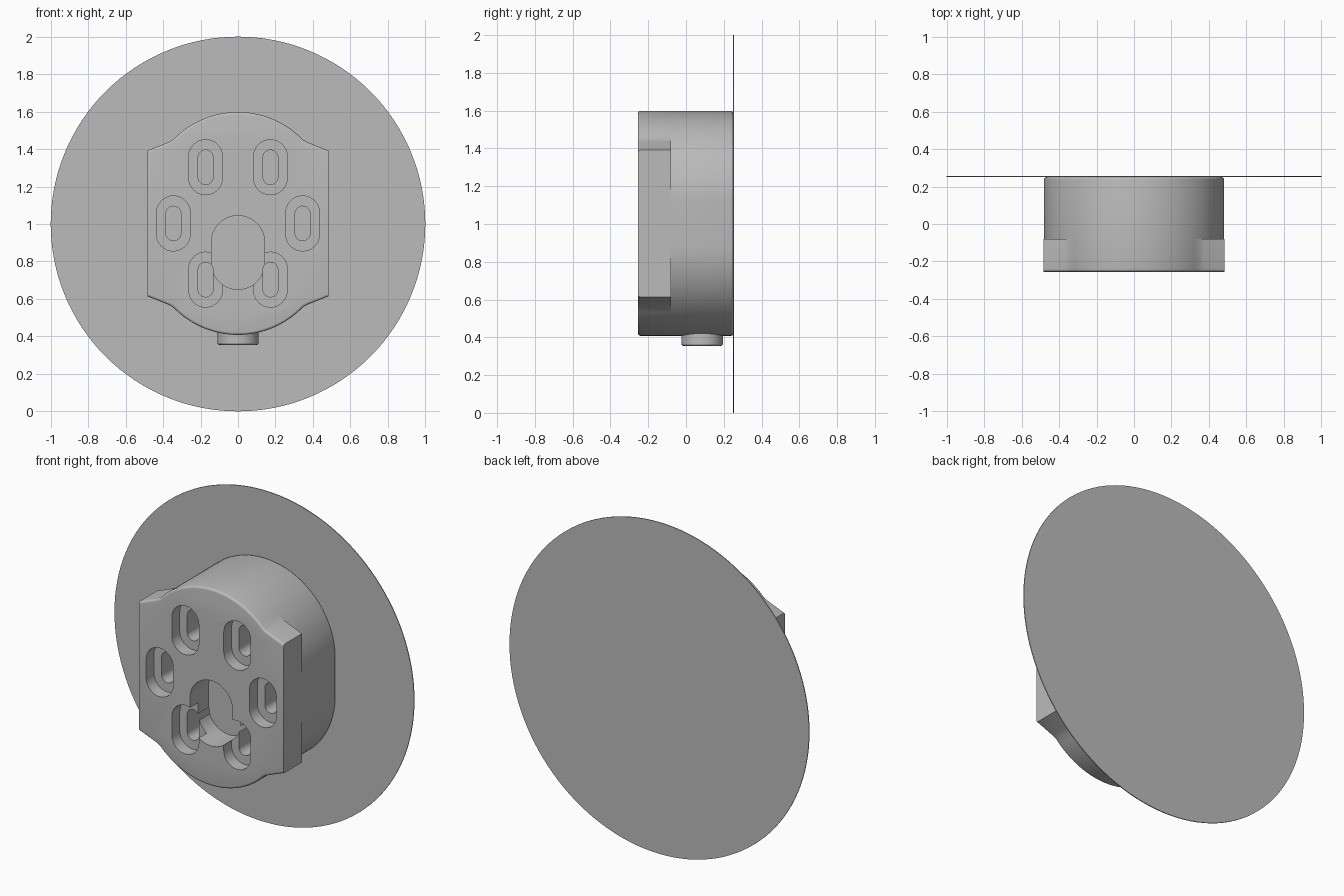
import bpy, bmesh, math
from math import sin, cos, pi

if "Cube" in bpy.data.objects:
    bpy.data.objects.remove(bpy.data.objects["Cube"])

grey = bpy.data.materials.new("mid grey")
grey.use_nodes = True
COLOUR = (0.5, 0.5, 0.5, 1)
grey.diffuse_color = COLOUR
grey.node_tree.nodes["Principled BSDF"].inputs["Base Color"].default_value = COLOUR

ZC = 1.003            # centre height of the housing
FRONT, STEP, BACK = -0.255, -0.08, 0.25


def stadium(cx, cz, r, half, n=16):
    """Upright rounded slot outline; half is the total half height."""
    s = half - r
    top = [(cx + r * cos(pi * i / n), cz + s + r * sin(pi * i / n)) for i in range(n + 1)]
    return top + [(2 * cx - x, 2 * cz - z) for x, z in top]


def prism(name, outlines, y0, y1, bevel=0, rule=None):
    """Extrude x-z outlines along y, rounding the rim edges picked by rule."""
    bm = bmesh.new()
    for pts in outlines:
        a = [bm.verts.new((x, y0, z)) for x, z in pts]
        b = [bm.verts.new((x, y1, z)) for x, z in pts]
        bm.faces.new(a)
        bm.faces.new(b[::-1])
        for i in range(len(pts)):
            j = (i + 1) % len(pts)
            bm.faces.new((a[j], a[i], b[i], b[j]))
    bmesh.ops.recalc_face_normals(bm, faces=bm.faces)
    if bevel:
        edges = [e for e in bm.edges if rule(*(v.co for v in e.verts))]
        bmesh.ops.bevel(bm, geom=edges, offset=bevel, segments=4, profile=0.5, affect='EDGES')
    me = bpy.data.meshes.new(name)
    bm.to_mesh(me)
    bm.free()
    me.materials.append(grey)
    ob = bpy.data.objects.new(name, me)
    bpy.context.collection.objects.link(ob)
    return ob


def activate(ob):
    bpy.ops.object.select_all(action='DESELECT')
    ob.select_set(True)
    bpy.context.view_layer.objects.active = ob


def cut(ob, cutter):
    mod = ob.modifiers.new("cut", 'BOOLEAN')
    mod.operation, mod.solver, mod.object = 'DIFFERENCE', 'EXACT', cutter
    activate(ob)
    bpy.ops.object.modifier_apply(modifier=mod.name)


def smooth(ob):
    activate(ob)
    bpy.ops.object.shade_smooth_by_angle(angle=math.radians(32))


# Front plate: top arc running through a soft neck into the square ears
R, H, W = 0.48, 0.595, 0.483
arc = [(R * sin(t * pi / 180), H - R + R * cos(t * pi / 180)) for t in range(-42, 43, 3)]
neck = [(0.348, 0.446), (0.37, 0.434), (W, 0.389)]
upper = [(-x, z) for x, z in neck[::-1]] + arc + neck
outline = [(x, ZC + z) for x, z in upper] + [(x, ZC - z) for x, z in upper[::-1]]
front_plate = prism("front_plate", [outline], FRONT, STEP, 0.014,
                    lambda p, q: max(p.y, q.y) < FRONT + 0.001 and abs(p.x - q.x) > 0.001)

# Rounded housing behind the plate
housing = prism("housing", [stadium(0, ZC, R, H, 48)], STEP, BACK, 0.012,
                lambda p, q: min(p.y, q.y) > BACK - 0.001)

# Six stepped screw slots and the central opening
centres = [(s * x, z) for s in (-1, 1) for x, z in ((0.173, 1.303), (0.345, 1.003), (0.173, 0.703))]
recess = prism("slot_recess_cutter", [stadium(x, z, 0.09, 0.147) for x, z in centres], -0.4, FRONT + 0.075)
slot = prism("slot_cutter", [stadium(x, z, 0.04, 0.092) for x, z in centres], -0.4, BACK - 0.01)
opening = prism("opening_cutter", [stadium(0, 0.848, 0.142, 0.197, 24)], -0.4, 0)
for cutter in (recess, opening, slot):
    cut(front_plate, cutter)
cut(housing, slot)
for cutter in (recess, slot, opening):
    bpy.data.objects.remove(cutter)
smooth(front_plate)
smooth(housing)

# Thin round backing disc
bpy.ops.mesh.primitive_cylinder_add(vertices=128, radius=1, depth=0.005,
                                    location=(0, 0.2525, 1), rotation=(pi / 2, 0, 0))
disc = bpy.context.object
disc.name = "backing_disc"

# Short round outlet under the housing
bpy.ops.mesh.primitive_cylinder_add(vertices=48, radius=0.11, depth=0.12, location=(0, 0.085, 0.415))
outlet = bpy.context.object
outlet.name = "bottom_outlet"
mod = outlet.modifiers.new("soft_rim", 'BEVEL')
mod.width, mod.segments, mod.limit_method = 0.01, 3, 'ANGLE'
for ob in (disc, outlet):
    ob.data.materials.append(grey)
    smooth(ob)
